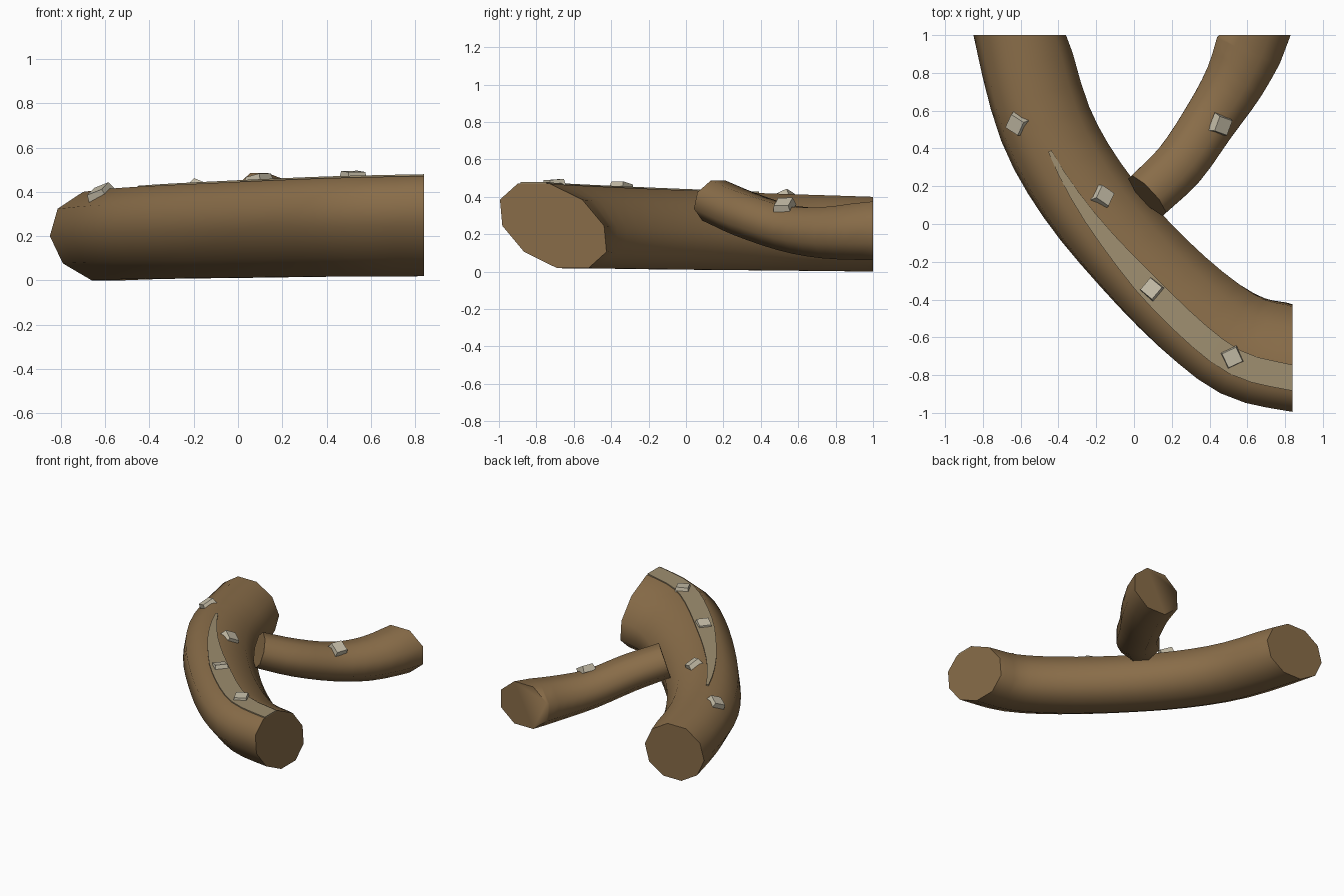
import bpy, math
from mathutils import Vector, Matrix

if "Cube" in bpy.data.objects:
    bpy.data.objects.remove(bpy.data.objects["Cube"])


def material(name, rgb):
    m = bpy.data.materials.new(name)
    m.diffuse_color = (*rgb, 1)
    m.use_nodes = True
    m.node_tree.nodes["Principled BSDF"].inputs["Base Color"].default_value = m.diffuse_color
    return m


BARK = material("brown bark", (0.25, 0.152, 0.066))
STRIPE = material("pale wood", (0.34, 0.27, 0.16))
STONE = material("grey chip", (0.56, 0.51, 0.39))


def add_object(name, verts, faces, mat, smooth=None):
    mesh = bpy.data.meshes.new(name)
    mesh.from_pydata(verts, [], faces)
    mesh.materials.append(mat)
    mesh.validate()
    ob = bpy.data.objects.new(name, mesh)
    bpy.context.collection.objects.link(ob)
    bpy.ops.object.select_all(action='DESELECT')
    ob.select_set(True)
    bpy.context.view_layer.objects.active = ob
    bpy.ops.object.mode_set(mode='EDIT')
    bpy.ops.mesh.select_all(action='SELECT')
    bpy.ops.mesh.normals_make_consistent(inside=False)
    bpy.ops.object.mode_set(mode='OBJECT')
    if smooth:
        bpy.ops.object.shade_smooth_by_angle(angle=math.radians(smooth))
    return ob


def spline(rows, sub):
    """Catmull-Rom through rows of values."""
    rows = [Vector(r) for r in rows]
    p = [2 * rows[0] - rows[1]] + rows + [2 * rows[-1] - rows[-2]]
    out = []
    for i in range(1, len(p) - 2):
        a, b, c, d = p[i - 1:i + 3]
        for k in range(sub):
            t = k / sub
            out.append(0.5 * (2 * b + (c - a) * t + (2 * a - 5 * b + 4 * c - d) * t * t
                              + (3 * b - a - 3 * c + d) * t ** 3))
    return out + [rows[-1]]


def tube_rings(rows, sub, sides, phase, flat, start=None, end=None):
    """Rows: x, y, z, half width, half height, skew."""
    st = spline(rows, sub)
    n = len(st)
    rings = []
    for i, s in enumerate(st):
        c = Vector(s[:3])
        d = Vector(st[min(i + 1, n - 1)][:3]) - Vector(st[max(i - 1, 0)][:3])
        if i == 0 and start:
            d = Vector(start)
        if i == n - 1 and end:
            d = Vector(end)
        if flat:
            d.z = 0
        d.normalize()
        side = Vector((d.y, -d.x, 0)).normalized()
        up = side.cross(d)
        ring = []
        for k in range(sides):
            t = 2 * math.pi * (k + phase) / sides
            ring.append(c + side * (s[3] * math.cos(t) + s[5] * math.sin(t))
                        + up * s[4] * math.sin(t))
        rings.append(ring)
    return rings


def loft(name, rings, mat, smooth):
    n = len(rings[0])
    verts = [v for r in rings for v in r]
    faces = [(i * n + k, i * n + (k + 1) % n, (i + 1) * n + (k + 1) % n, (i + 1) * n + k)
             for i in range(len(rings) - 1) for k in range(n)]
    faces += [tuple(range(n)), tuple(range(len(verts) - n, len(verts)))]
    return add_object(name, verts, faces, mat, smooth)


# Main curved trunk, ten-sided, from the back end to the right end
trunk_rows = [(-0.605, 1.0, 0.20, 0.245, 0.21, 0.02),
              (-0.47, 0.53, 0.21, 0.25, 0.215, 0.035),
              (-0.275, 0.18, 0.218, 0.25, 0.22, 0.05),
              (-0.005, -0.15, 0.226, 0.25, 0.225, 0.065),
              (0.30, -0.45, 0.235, 0.26, 0.23, 0.08),
              (0.575, -0.645, 0.241, 0.27, 0.235, 0.1),
              (0.84, -0.71, 0.245, 0.272, 0.238, 0.11)]
trunk_rings = tube_rings(trunk_rows, 3, 10, 0, True, (0, -1, 0), (1, 0, 0))
trunk = loft("trunk", trunk_rings, BARK, 60)

# Side branch, eight-sided, dropping away from the trunk
branch_rows = [(0.07, 0.15, 0.38, 0.145, 0.12, 0),
               (0.245, 0.32, 0.305, 0.15, 0.125, 0),
               (0.40, 0.545, 0.232, 0.155, 0.13, 0),
               (0.535, 0.76, 0.208, 0.175, 0.148, 0),
               (0.64, 1.0, 0.218, 0.205, 0.17, 0)]
branch = loft("branch", tube_rings(branch_rows, 3, 8, 0.5, False, None, (0, 1, 0)), BARK, 60)

# Pale tapering stripe: a thin plate along the top facet of the trunk
stripe_rings = []
first = 4
for i in range(first, len(trunk_rings)):
    a, b = trunk_rings[i][2], trunk_rings[i][3]
    s = (i - first) / (len(trunk_rings) - 1 - first)
    w = 0.12 + 0.7 * min(1, s * 2.2)
    p, q = a.lerp(b, 0.5 - w / 2), a.lerp(b, 0.5 + w / 2)
    lift, sink = Vector((0, 0, 0.008)), Vector((0, 0, -0.001))
    stripe_rings.append([p + sink, p + lift, q + lift, q + sink])
loft("stripe", stripe_rings, STRIPE, 40)

# Small square chips resting on the surface: host, x, y, turn, tilt
chips = [(trunk, -0.62, 0.53, 60, 6), (trunk, -0.165, 0.145, 62, 8),
         (trunk, 0.095, -0.345, 50, -10), (trunk, 0.52, -0.705, 25, 5),
         (branch, 0.46, 0.525, 70, -10)]
bpy.context.view_layer.update()
dg = bpy.context.evaluated_depsgraph_get()
for n, (host, x, y, turn, tilt) in enumerate(chips, 1):
    hit, loc, nor, _ = host.ray_cast(Vector((x, y, 2)), Vector((0, 0, -1)), depsgraph=dg)
    rot = (Vector((0, 0, 1)).rotation_difference(nor).to_matrix()
           @ Matrix.Rotation(math.radians(turn), 3, 'Z')
           @ Matrix.Rotation(math.radians(tilt), 3, 'X'))
    verts = [loc + rot @ Vector((sx * r, sy * r, z))
             for z, r in ((-0.02, 0.05), (0.028, 0.041))
             for sx, sy in ((-1, -1), (1, -1), (1, 1), (-1, 1))]
    faces = [(0, 1, 2, 3), (4, 5, 6, 7)] + [(k, (k + 1) % 4, (k + 1) % 4 + 4, k + 4)
                                            for k in range(4)]
    add_object(f"chip_{n}", verts, faces, STONE)
